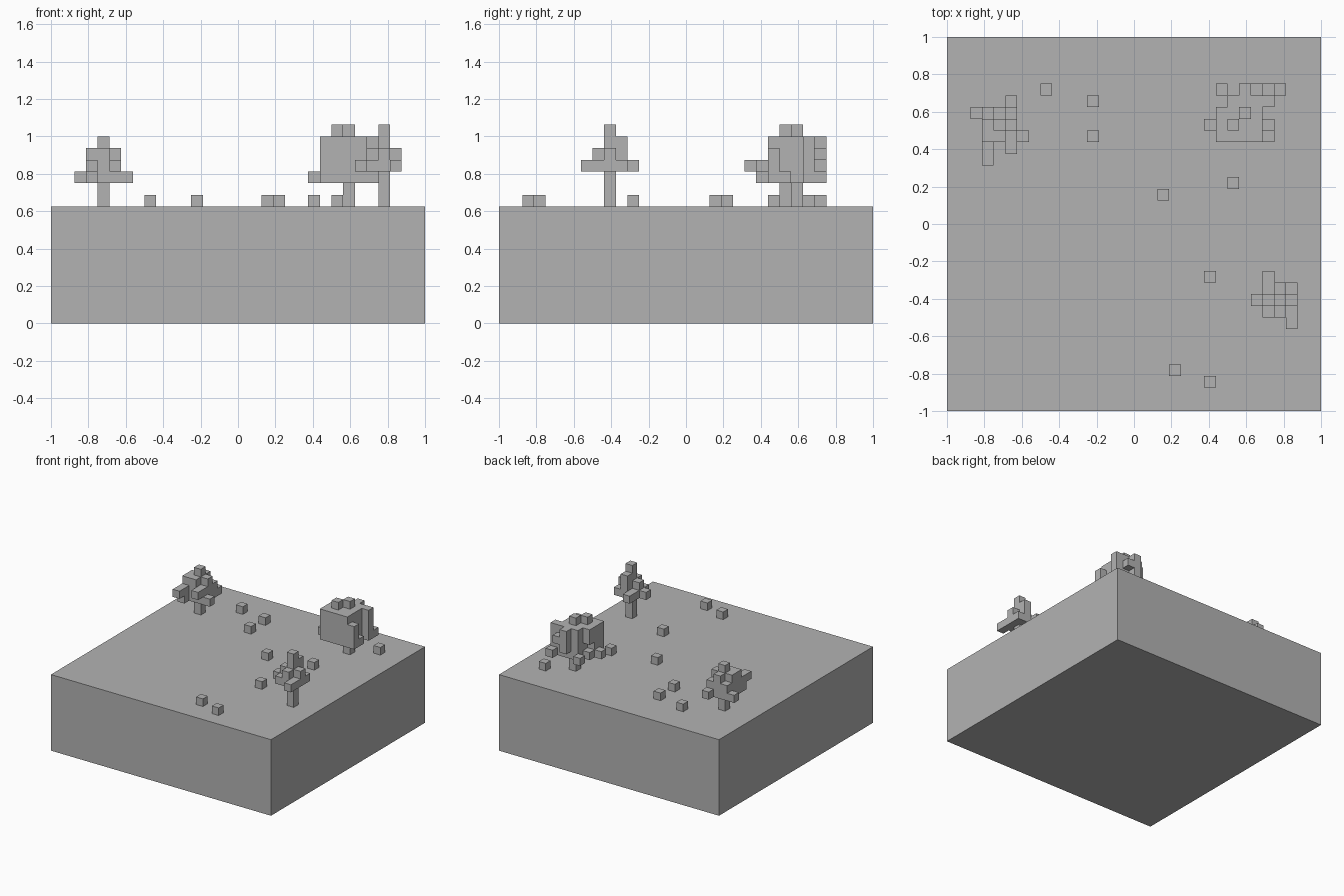
import bpy, bmesh
from mathutils import Vector

if "Cube" in bpy.data.objects:
    bpy.data.objects.remove(bpy.data.objects["Cube"])

U = 2 / 32      # block size
GROUND = 10     # ground height in blocks

grey = bpy.data.materials.new("stone grey")
grey.use_nodes = True
grey.diffuse_color = (0.45, 0.45, 0.45, 1)
grey.node_tree.nodes["Principled BSDF"].inputs["Base Color"].default_value = grey.diffuse_color

AXES = [Vector((1, 0, 0)), Vector((0, 1, 0)), Vector((0, 0, 1))]


def blocks(name, cells):
    """Mesh only the exposed sides of a set of grid cells."""
    cells = set(cells)
    bm = bmesh.new()
    for cell in cells:
        centre = Vector(cell) + Vector((0.5, 0.5, 0.5))
        for a in range(3):
            u, v = AXES[(a + 1) % 3] / 2, AXES[(a + 2) % 3] / 2
            for s in (1, -1):
                n = AXES[a] * s
                if tuple(int(c + d) for c, d in zip(cell, n)) in cells:
                    continue
                mid = centre + n / 2
                ring = [mid - u - v, mid + u - v, mid + u + v, mid - u + v][::s]
                bm.faces.new([bm.verts.new((p.x * U - 1, p.y * U - 1, p.z * U)) for p in ring])
    bmesh.ops.remove_doubles(bm, verts=bm.verts[:], dist=U / 100)
    bm.normal_update()
    bmesh.ops.dissolve_limit(bm, angle_limit=0.01, verts=bm.verts[:], edges=bm.edges[:])
    mesh = bpy.data.meshes.new(name)
    bm.to_mesh(mesh)
    bm.free()
    mesh.materials.append(grey)
    obj = bpy.data.objects.new(name, mesh)
    bpy.context.collection.objects.link(obj)


def tree(name, trunk, height, left, back, base, layers):
    """Trunk column plus leaf layers; rows run from back to front."""
    cells = [(*trunk, GROUND + k) for k in range(height)]
    for k, layer in enumerate(layers):
        for r, row in enumerate(layer.split()):
            cells += [(left + c, back - r, base + k) for c, ch in enumerate(row) if ch == "#"]
    blocks(name, cells)


# Ground slab
bpy.ops.mesh.primitive_cube_add(size=1, location=(0, 0, GROUND * U / 2))
slab = bpy.context.object
slab.name = "ground_slab"
slab.scale = (2, 2, GROUND * U)
slab.data.materials.append(grey)

# Trees
tree("left_back_tree", (4, 24), 6, 2, 26, 12, [
    "...#. ####. .###. .#### .#... .....",
    "..... .###. .###. .###. .#.#. .#...",
    "..... ..#.. .###. .##.. ..... .....",
])
tree("right_front_tree", (28, 9), 7, 26, 11, 13, [
    ".#.. .### #### .### ...#",
    ".... ..#. .### ..#. ....",
    ".... ..#. ..#. .... ....",
])
tree("right_back_tree", (25, 25), 7, 22, 27, 12, [
    ".#...#. ..####. .####.. ######. .#####.",
    "...#... ..####. ..###.. .####.. .#####.",
    "...##.. ..####. .####.. .####.. .#####.",
    "...#... ..####. .####.. .####.. .####..",
    "....... ....... ....... ..#.... .......",
])

# Small plants scattered on the ground
for n, (i, j) in enumerate([(8, 27), (12, 26), (12, 23), (18, 18), (24, 19),
                            (22, 11), (19, 3), (22, 2), (28, 27)]):
    blocks(f"small_plant_{n + 1}", [(i, j, GROUND)])
